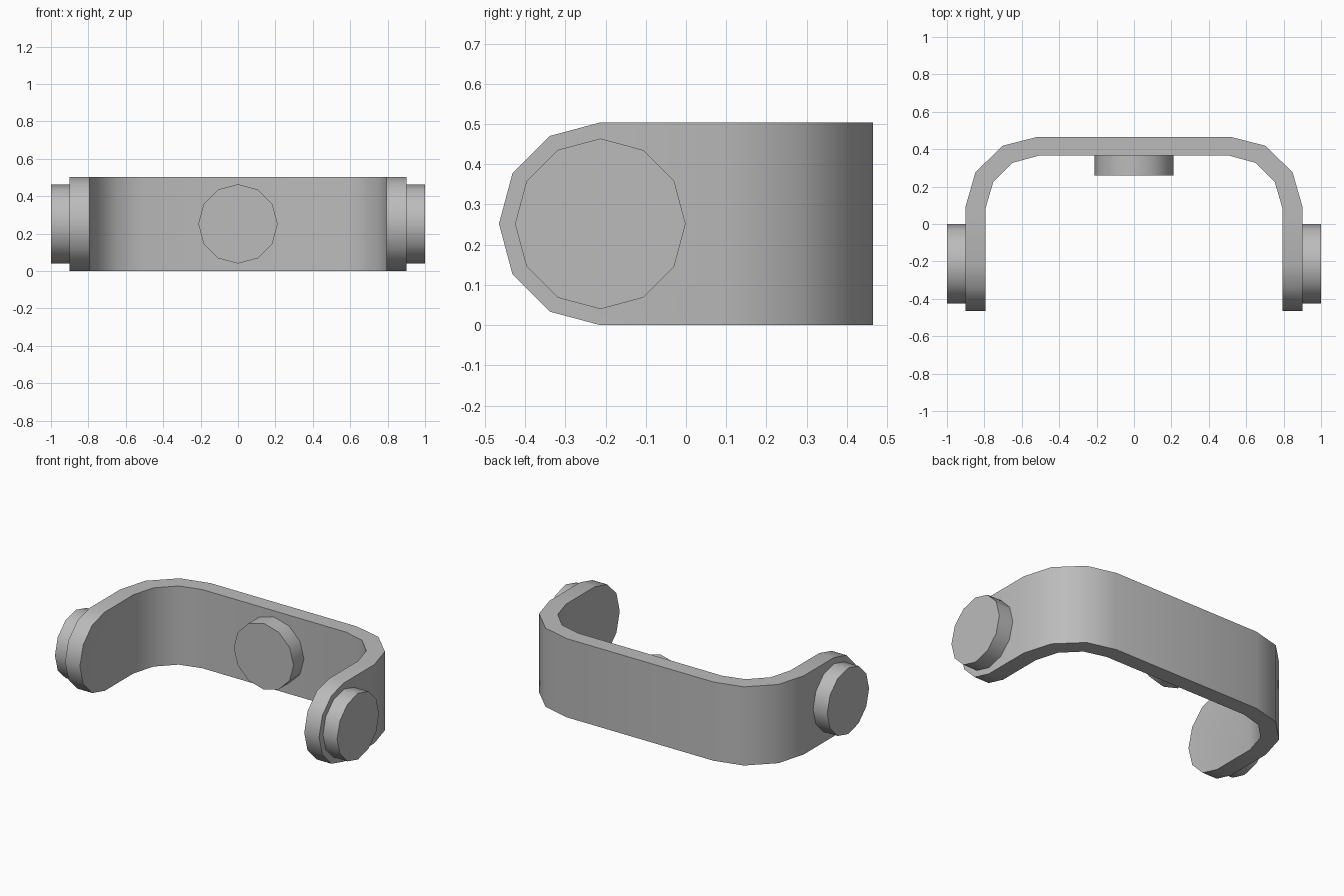
import bpy, bmesh, math
from mathutils import Matrix

if "Cube" in bpy.data.objects:
    bpy.data.objects.remove(bpy.data.objects["Cube"])

MID_Z, HALF_H = 0.252, 0.252      # band centre height and half height
PIVOT_Y = -0.213                  # centre of the rounded leg ends
PAD_R, SIDES = 0.212, 12

grey = bpy.data.materials.new("grey metal")
grey.diffuse_color = (0.5, 0.5, 0.5, 1)
grey.use_nodes = True
grey.node_tree.nodes["Principled BSDF"].inputs["Base Color"].default_value = grey.diffuse_color


def finish(name, bm):
    bmesh.ops.recalc_face_normals(bm, faces=bm.faces)
    mesh = bpy.data.meshes.new(name)
    bm.to_mesh(mesh)
    bm.free()
    obj = bpy.data.objects.new(name, mesh)
    bpy.context.collection.objects.link(obj)
    mesh.materials.append(grey)
    bpy.ops.object.select_all(action='DESELECT')
    obj.select_set(True)
    bpy.context.view_layer.objects.active = obj
    bpy.ops.object.shade_smooth_by_angle(angle=math.radians(40))
    return obj


# U-shaped band: right half of the outer and inner paths, mirrored to the left
outer = [(0.9, PIVOT_Y), (0.9, 0.095), (0.848, 0.276), (0.703, 0.418), (0.52, 0.465)]
inner = [(0.795, PIVOT_Y), (0.795, 0.08), (0.753, 0.223), (0.65, 0.327), (0.51, 0.365)]


def full(path):
    return path + [(-x, y) for x, y in reversed(path)]


def wall(bm, path):
    """Upright wall along a path whose two ends are half-round.
    Returns its border vertices in order."""
    low = [bm.verts.new((x, y, MID_Z - HALF_H)) for x, y in path]
    high = [bm.verts.new((x, y, MID_Z + HALF_H)) for x, y in path]
    arcs = []
    for x in (path[0][0], path[-1][0]):
        arcs.append([bm.verts.new((x, PIVOT_Y - HALF_H * math.sin(math.pi * i / 6),
                                   MID_Z + HALF_H * math.cos(math.pi * i / 6)))
                     for i in range(1, 6)])
    n = len(path)
    for i in range(1, n - 2):
        bm.faces.new((low[i], low[i + 1], high[i + 1], high[i]))
    bm.faces.new([low[0], low[1], high[1], high[0]] + arcs[0])
    bm.faces.new([low[-1], low[-2], high[-2], high[-1]] + arcs[1])
    return low + arcs[1][::-1] + high[::-1] + arcs[0]


bm = bmesh.new()
a, b = wall(bm, full(outer)), wall(bm, full(inner))
for i in range(len(a)):           # rim joining the outer and inner walls
    j = (i + 1) % len(a)
    bm.faces.new((a[i], a[j], b[j], b[i]))
finish("curved_band", bm)


# Round pads on the leg ends and the middle of the band
def pad(name, centre, depth, axis):
    bm = bmesh.new()
    turn = Matrix.Rotation(math.pi / 2, 4, axis)
    bmesh.ops.create_cone(bm, cap_ends=True, segments=SIDES, radius1=PAD_R,
                          radius2=PAD_R, depth=depth,
                          matrix=Matrix.Translation(centre) @ turn)
    finish(name, bm)


for side, x in (("left", -0.95), ("right", 0.95)):
    pad(side + "_pivot_pad", (x, PIVOT_Y, MID_Z), 0.1, 'Y')
pad("middle_pad", (0, 0.3125, MID_Z), 0.105, 'X')
